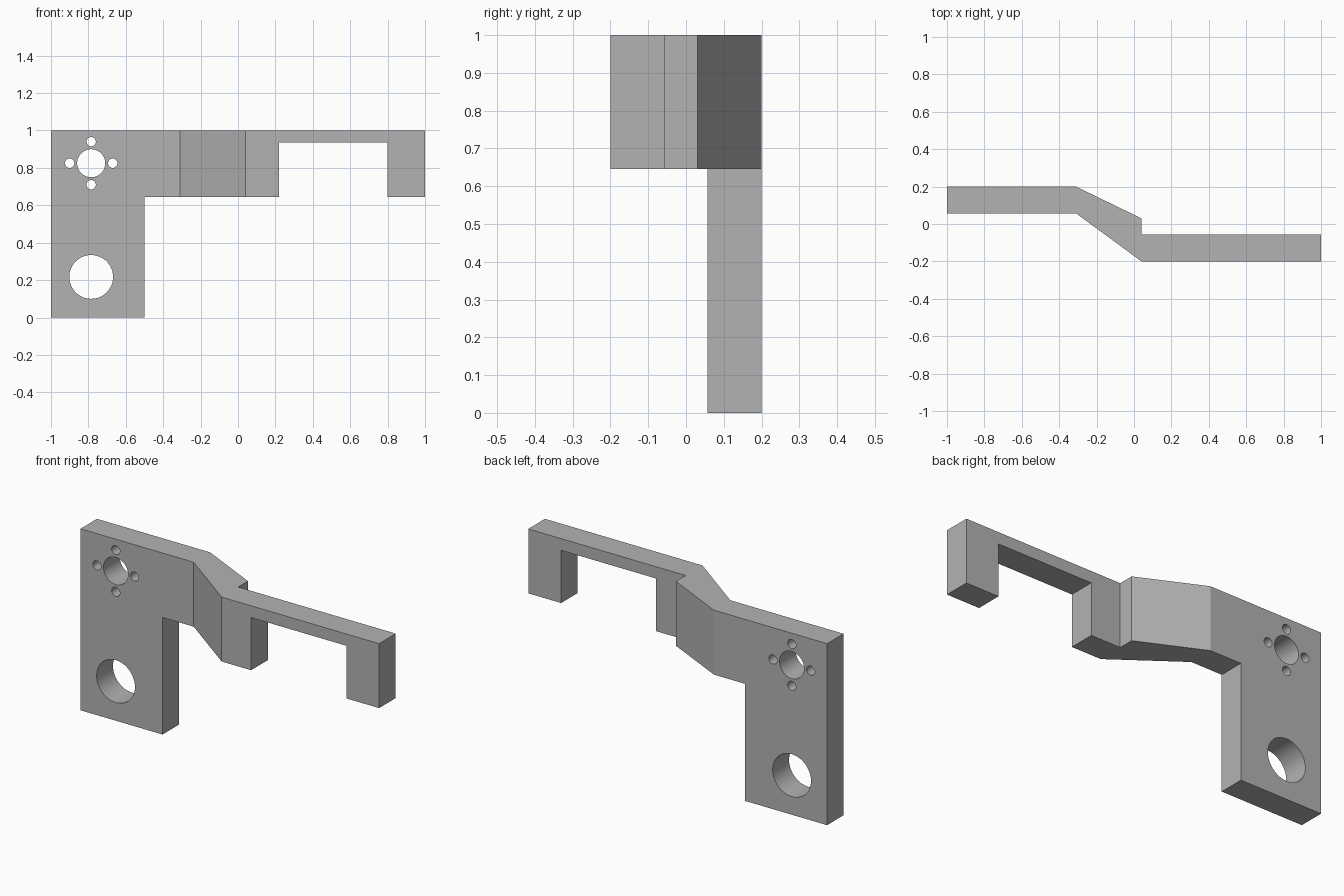
import bpy, bmesh, math
from mathutils import Vector, Matrix

cube = bpy.data.objects.get("Cube")
if cube:
    bpy.data.objects.remove(cube, do_unlink=True)

grey = bpy.data.materials.new("plain grey")
grey.use_nodes = True
colour = (0.45, 0.45, 0.45, 1)
grey.diffuse_color = colour
grey.node_tree.nodes["Principled BSDF"].inputs["Base Color"].default_value = colour


def make_object(name, bm):
    bmesh.ops.recalc_face_normals(bm, faces=bm.faces)
    mesh = bpy.data.meshes.new(name)
    bm.to_mesh(mesh)
    bm.free()
    mesh.materials.append(grey)
    obj = bpy.data.objects.new(name, mesh)
    bpy.context.collection.objects.link(obj)
    return obj


def extrude_profile(name, points, direction):
    bm = bmesh.new()
    face = bm.faces.new([bm.verts.new(p) for p in points])
    result = bmesh.ops.extrude_face_region(bm, geom=[face], use_keep_orig=True)
    moved = [v for v in result["geom"] if isinstance(v, bmesh.types.BMVert)]
    bmesh.ops.translate(bm, verts=moved, vec=Vector(direction))
    return make_object(name, bm)


def carve(target, cutter, operation):
    cutter.hide_render = True
    mod = target.modifiers.new(cutter.name, "BOOLEAN")
    mod.object = cutter
    mod.operation = operation
    mod.solver = "EXACT"
    bpy.context.view_layer.objects.active = target
    bpy.ops.object.modifier_apply(modifier=mod.name)
    bpy.data.objects.remove(cutter, do_unlink=True)


# Bent bar, seen from above
plan = [(-1, 0.2), (-0.31, 0.2), (0.04, 0.03), (0.04, -0.055), (1, -0.055),
        (1, -0.2), (0.04, -0.2), (-0.31, 0.057), (-1, 0.057)]
bracket = extrude_profile("bracket", [(x, y, 0) for x, y in plan], (0, 0, 1))

# Front outline: mounting plate, arm, slot and end tab
outline = [(-1.1, -0.1), (-0.5, -0.1), (-0.5, 0.645), (0.22, 0.645), (0.22, 0.935),
           (0.8, 0.935), (0.8, 0.645), (1.1, 0.645), (1.1, 1.1), (-1.1, 1.1)]
carve(bracket, extrude_profile("outline_cutter", [(x, -0.5, z) for x, z in outline],
                               (0, 1, 0)), "INTERSECT")

# Shaft hole, four screw holes around it, and the large lower hole
hole_x, shaft_z, spacing = -0.785, 0.825, 0.115
holes = [(hole_x, shaft_z, 0.075), (hole_x, 0.217, 0.117)]
for i in range(4):
    angle = i * math.pi / 2
    holes.append((hole_x + spacing * math.cos(angle),
                  shaft_z + spacing * math.sin(angle), 0.025))
bm = bmesh.new()
for x, z, radius in holes:
    place = Matrix.Translation((x, 0.13, z)) @ Matrix.Rotation(math.pi / 2, 4, "X")
    bmesh.ops.create_cone(bm, cap_ends=True, segments=48, radius1=radius,
                          radius2=radius, depth=0.4, matrix=place)
carve(bracket, make_object("hole_cutter", bm), "DIFFERENCE")

# Smooth hole walls, sharp corners
bpy.ops.object.select_all(action="DESELECT")
bracket.select_set(True)
bpy.context.view_layer.objects.active = bracket
bpy.ops.object.shade_smooth_by_angle(angle=math.radians(20))
